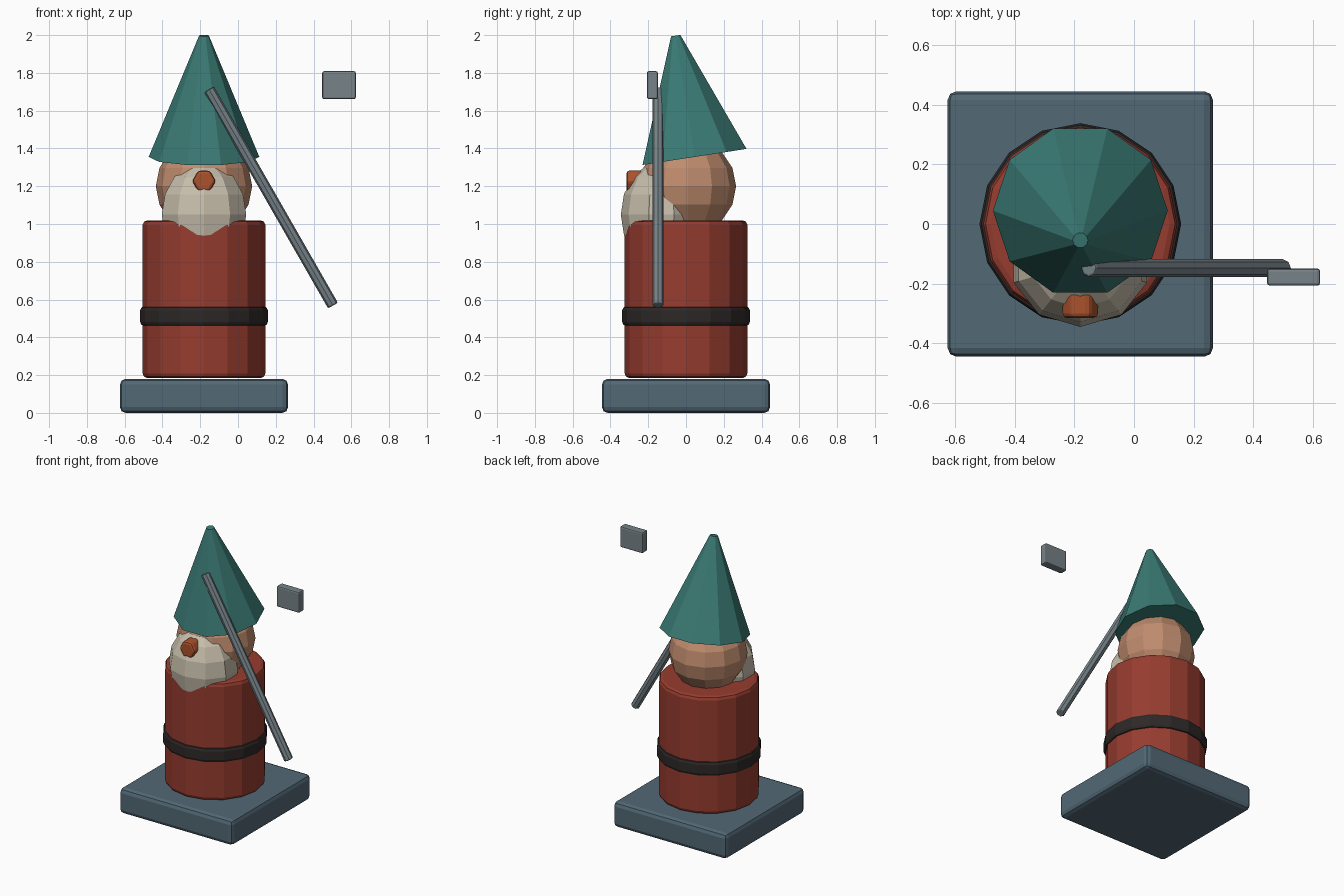
import bpy, bmesh
from math import radians, pi
from mathutils import Matrix, Vector

if "Cube" in bpy.data.objects:
    bpy.data.objects.remove(bpy.data.objects["Cube"])

CX = -0.18  # the figure's own axis


def material(name, rgb):
    """Flat material from an 0-255 display colour."""
    lin = [((c / 255 + 0.055) / 1.055) ** 2.4 for c in rgb]
    m = bpy.data.materials.new(name)
    m.use_nodes = True
    m.diffuse_color = (*lin, 1)
    m.node_tree.nodes["Principled BSDF"].inputs["Base Color"].default_value = (*lin, 1)
    return m


slate = material("slate_blue", (82, 104, 117))
red = material("brick_red", (150, 60, 47))
black = material("belt_black", (46, 40, 40))
skin = material("skin_tan", (192, 140, 110))
cream = material("beard_cream", (198, 189, 170))
orange = material("nose_orange", (172, 82, 44))
teal = material("hat_teal", (58, 122, 116))
steel = material("steel_grey", (118, 130, 136))


def finish(name, bm, mat, loc, rot=None, bevel=0, segments=2):
    me = bpy.data.meshes.new(name)
    bmesh.ops.recalc_face_normals(bm, faces=bm.faces)
    bm.to_mesh(me)
    bm.free()
    ob = bpy.data.objects.new(name, me)
    bpy.context.collection.objects.link(ob)
    me.materials.append(mat)
    ob.matrix_world = Matrix.Translation(loc) @ (rot or Matrix())
    if bevel:
        mod = ob.modifiers.new("bevel", "BEVEL")
        mod.width, mod.segments = bevel, segments
        mod.limit_method, mod.angle_limit = "ANGLE", radians(50)
    return ob


def box(name, mat, loc, size, bevel):
    bm = bmesh.new()
    bmesh.ops.create_cube(bm, size=1, matrix=Matrix.Diagonal((*size, 1)))
    return finish(name, bm, mat, loc, bevel=bevel)


def cone(name, mat, loc, sides, r1, r2, depth, rot=None, bevel=0):
    bm = bmesh.new()
    bmesh.ops.create_cone(bm, cap_ends=True, segments=sides, radius1=r1, radius2=r2,
                          depth=depth, matrix=Matrix.Rotation(pi / 2, 4, "Z"))
    return finish(name, bm, mat, loc, rot, bevel)


def ball(name, mat, loc, sides, rings, radii):
    bm = bmesh.new()
    bmesh.ops.create_uvsphere(bm, u_segments=sides, v_segments=rings, radius=1)
    # turn a column of vertices to the front, then squash
    front = min(bm.verts, key=lambda v: (round(v.co.z ** 2, 3), v.co.y))
    turn = Vector((front.co.x, front.co.y)).angle_signed(Vector((0, -1)))
    bm.transform(Matrix.Diagonal((*radii, 1)) @ Matrix.Rotation(-turn, 4, "Z"))
    return finish(name, bm, mat, loc)


# Plinth, coat and belt
box("base", slate, (CX, 0, 0.09), (0.89, 0.89, 0.18), 0.03)
cone("body", red, (CX, 0, 0.602), 16, 0.325, 0.325, 0.835, bevel=0.025)
cone("belt", black, (CX, 0, 0.512), 16, 0.338, 0.338, 0.105, bevel=0.022)

# Head, beard and nose
ball("head", skin, (CX, 0.01, 1.2), 12, 8, (0.255, 0.255, 0.255))
ball("beard", cream, (CX, -0.13, 1.05), 10, 8, (0.235, 0.215, 0.28))
cone("nose", orange, (CX, -0.255, 1.228), 6, 0.063, 0.063, 0.12,
     Matrix.Rotation(pi / 2, 4, "X"), 0.015)

# Hat leaning slightly forward
tilt = Matrix.Rotation(radians(8.8), 4, "X")
hat_centre = Vector((CX, 0.045, 1.355)) + tilt @ Vector((0, 0, 0.325))
cone("hat", teal, hat_centre, 10, 0.293, 0.026, 0.65, tilt)

# Slanted rod and the separate block beside it
top, bottom = Vector((-0.153, -0.148, 1.712)), Vector((0.503, -0.148, 0.568))
axis = top - bottom
cone("rod", steel, (top + bottom) / 2, 8, 0.03, 0.03, axis.length,
     axis.to_track_quat("Z", "Y").to_matrix().to_4x4(), 0.008)
box("blade", steel, (0.535, -0.178, 1.735), (0.178, 0.058, 0.148), 0.01)
